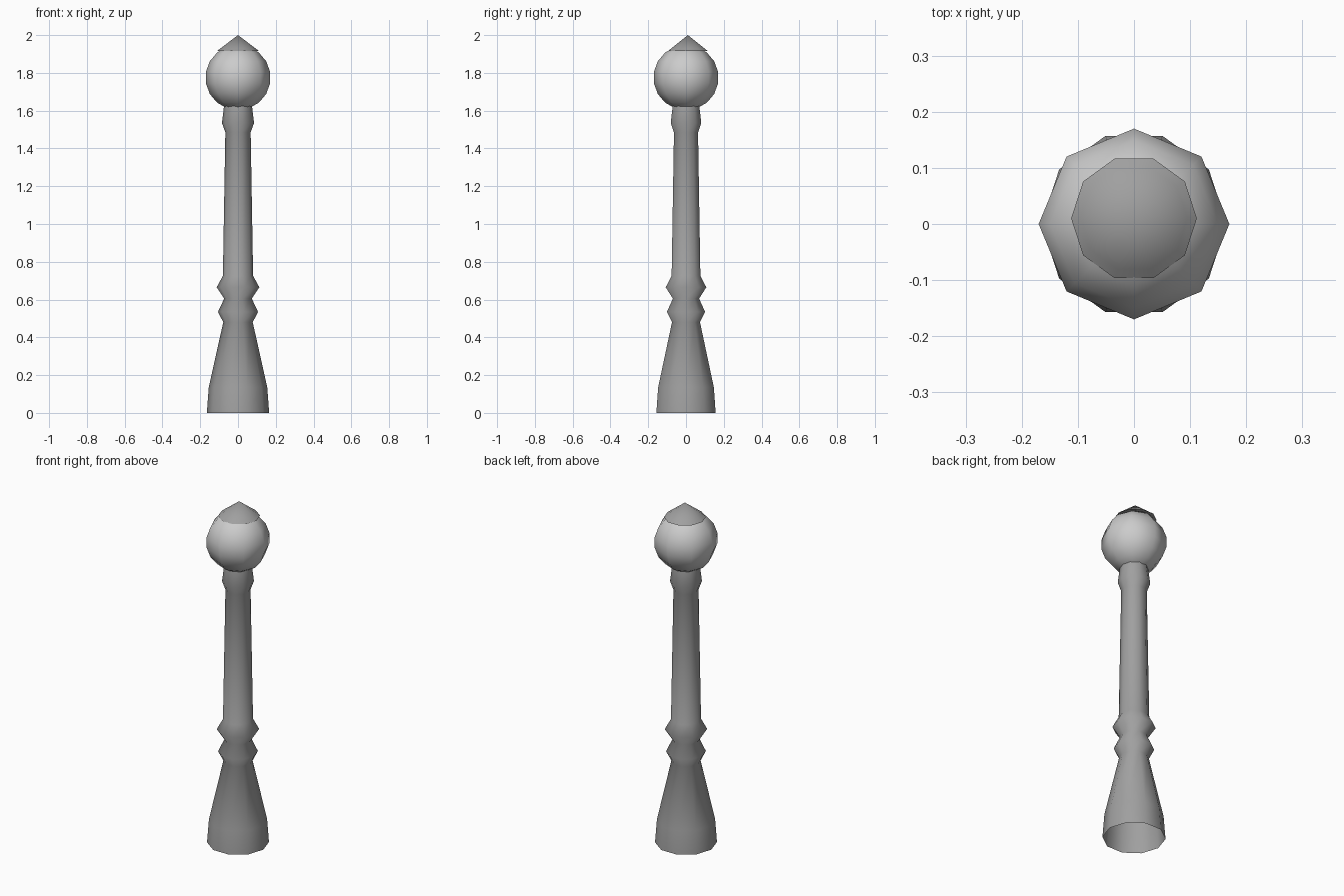
import bpy, bmesh, math

if "Cube" in bpy.data.objects:
    bpy.data.objects.remove(bpy.data.objects["Cube"])


def grey(name, v):
    m = bpy.data.materials.new(name)
    m.diffuse_color = (v, v, v, 1)
    m.use_nodes = True
    m.node_tree.nodes["Principled BSDF"].inputs["Base Color"].default_value = m.diffuse_color
    return m


def lathe(name, profile, sides, mat, y=0.0, angle=50):
    """Turn an (r, z) profile around z; r = 0 makes a pole."""
    bm = bmesh.new()
    rings = []
    for r, z in profile:
        if r < 1e-5:
            rings.append([bm.verts.new((0, y, z))] * sides)
        else:
            rings.append([bm.verts.new((r * math.cos(2 * math.pi * i / sides),
                                        y + r * math.sin(2 * math.pi * i / sides), z))
                          for i in range(sides)])
    for a, b in zip(rings, rings[1:]):
        for i in range(sides):
            j = (i + 1) % sides
            bm.faces.new(list(dict.fromkeys((a[i], a[j], b[j], b[i]))))
    me = bpy.data.meshes.new(name)
    bm.to_mesh(me)
    bm.free()
    ob = bpy.data.objects.new(name, me)
    bpy.context.collection.objects.link(ob)
    me.materials.append(mat)
    bpy.ops.object.select_all(action='DESELECT')
    ob.select_set(True)
    bpy.context.view_layer.objects.active = ob
    bpy.ops.object.shade_smooth_by_angle(angle=math.radians(angle))
    return ob


iron = grey("iron", 0.35)
glass = grey("glass", 0.8)

# Tapered post with flared foot, two mid collars and a top collar (open ends)
lathe("post", [(0.165, 0), (0.155, 0.135), (0.078, 0.48), (0.106, 0.535),
               (0.073, 0.605), (0.113, 0.665), (0.08, 0.725), (0.067, 1.485),
               (0.085, 1.535), (0.074, 1.625)], 10, iron, angle=80)

# Eight-sided lamp globe
R, ZC = 0.1726, 1.775
lathe("lamp_globe", [(R * math.sin(math.pi * k / 9), ZC - R * math.cos(math.pi * k / 9))
                     for k in range(10)], 8, glass)

# Pointed cap, set slightly back
lathe("cap", [(0.09, 1.915), (0.112, 1.915), (0.095, 1.928), (0, 2.0)],
      10, iron, y=0.01)
